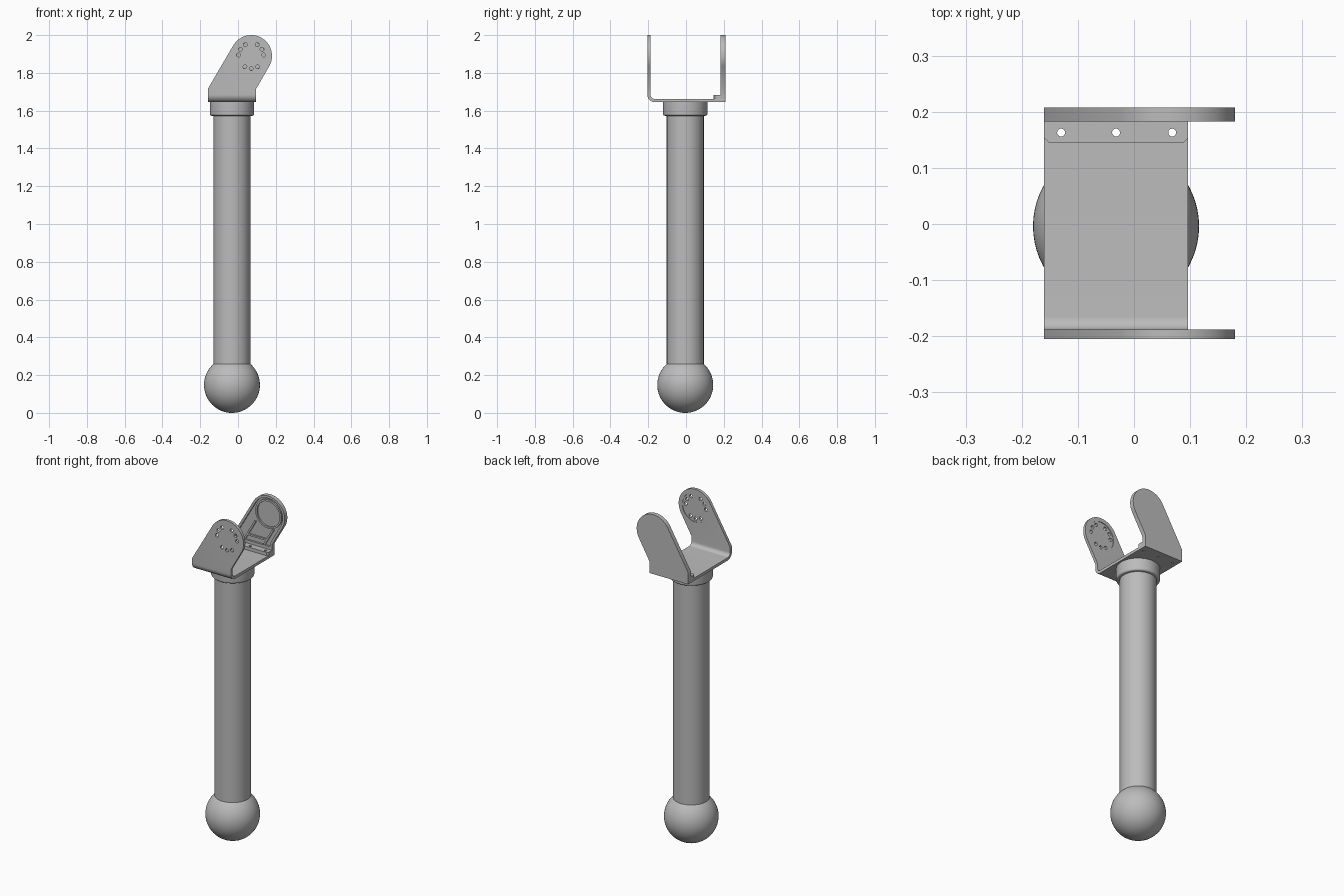
import bpy, bmesh, math
from mathutils import Vector, Matrix

cube = bpy.data.objects.get("Cube")
if cube:
    bpy.data.objects.remove(cube, do_unlink=True)

grey = bpy.data.materials.new("plain grey")
grey.use_nodes = True
GREY = (0.5, 0.5, 0.5, 1)
grey.diffuse_color = GREY
grey.node_tree.nodes["Principled BSDF"].inputs["Base Color"].default_value = GREY

AXIS_X, AXIS_Y = -0.032, -0.004      # pole axis
EYE = Vector((0.07, 1.89))           # centre of the rounded ear
EAR_R = 0.11
LEFT, RIGHT, SHOULDER, FLOOR = -0.16, 0.096, 1.715, 1.645


def make(name, bm):
    bmesh.ops.recalc_face_normals(bm, faces=bm.faces[:])
    mesh = bpy.data.meshes.new(name)
    bm.to_mesh(mesh)
    bm.free()
    mesh.materials.append(grey)
    ob = bpy.data.objects.new(name, mesh)
    bpy.context.collection.objects.link(ob)
    return ob


def select(ob):
    bpy.ops.object.select_all(action='DESELECT')
    ob.select_set(True)
    bpy.context.view_layer.objects.active = ob


def smooth(ob):
    select(ob)
    bpy.ops.object.shade_smooth_by_angle(angle=math.radians(32))


def prism(name, points, direction):
    bm = bmesh.new()
    face = bm.faces.new([bm.verts.new(p) for p in points])
    ext = bmesh.ops.extrude_face_region(bm, geom=[face])
    verts = [v for v in ext["geom"] if isinstance(v, bmesh.types.BMVert)]
    bmesh.ops.translate(bm, verts=verts, vec=direction)
    return make(name, bm)


def cut(ob, cutter, operation='DIFFERENCE'):
    cutter.hide_render = True
    mod = ob.modifiers.new("cut", 'BOOLEAN')
    mod.operation, mod.solver, mod.object = operation, 'EXACT', cutter
    select(ob)
    bpy.ops.object.modifier_apply(modifier=mod.name)
    bpy.data.objects.remove(cutter, do_unlink=True)


def lathe(name, profile, steps=64):
    bm = bmesh.new()
    verts = [bm.verts.new((AXIS_X + r, AXIS_Y, z)) for r, z in profile]
    edges = [bm.edges.new(pair) for pair in zip(verts, verts[1:])]
    bmesh.ops.spin(bm, geom=verts + edges, cent=(AXIS_X, AXIS_Y, 0), axis=(0, 0, 1),
                   angle=2 * math.pi, steps=steps)
    bmesh.ops.remove_doubles(bm, verts=bm.verts[:], dist=1e-5)
    ob = make(name, bm)
    smooth(ob)
    return ob


def pins(name, centres, radius, depth, along_y):
    bm = bmesh.new()
    turn = Matrix.Rotation(math.pi / 2, 4, 'X') if along_y else Matrix()
    for c in centres:
        bmesh.ops.create_cone(bm, cap_ends=True, segments=20, radius1=radius, radius2=radius,
                              depth=depth, matrix=Matrix.Translation(c) @ turn)
    return make(name, bm)


def ring(radius, y, start=0, end=360, steps=48):
    turns = [math.radians(start + (end - start) * i / steps) for i in range(steps + 1)]
    return [(EYE.x + radius * math.cos(a), y, EYE.y + radius * math.sin(a)) for a in turns]


def ear_outline(y, inset=0.0, bottom=FLOOR):
    shift = 0.268 * inset
    return ([(LEFT + inset, y, bottom), (RIGHT - inset, y, bottom),
             (RIGHT - inset, y, SHOULDER + shift)]
            + ring(EAR_R - inset, y, -30, 150, 36)
            + [(LEFT + inset, y, SHOULDER - shift)])


def box(name, lo, hi):
    base = [(lo[0], lo[1], lo[2]), (hi[0], lo[1], lo[2]), (hi[0], hi[1], lo[2]), (lo[0], hi[1], lo[2])]
    return prism(name, base, (0, 0, hi[2] - lo[2]))


# Pole: ball foot, long tube and filleted collar
lathe("ball_foot", [(0.148 * math.sin(math.pi * i / 32), 0.148 - 0.148 * math.cos(math.pi * i / 32))
                    for i in range(33)])
lathe("pole_tube", [(0, 0.2), (0.098, 0.2), (0.098, 1.6), (0, 1.6)])
fillet = [(0.107 + 0.01 * math.sin(math.pi * i / 12), 1.583 - 0.01 * math.cos(math.pi * i / 12))
          for i in range(7)]
lathe("collar", [(0, 1.573)] + fillet + [(0.117, 1.648), (0, 1.648)])

# Bent bracket: L section trimmed to the ear outline
FRONT, THICK, BEND = -0.205, 0.017, 0.04


def bend(radius):
    arc = [math.pi + math.pi / 2 * i / 10 for i in range(11)]
    return [(-0.3, FRONT + BEND + radius * math.cos(a), FLOOR + BEND + radius * math.sin(a)) for a in arc]


section = ([(-0.3, FRONT, 2.1)] + bend(BEND)
           + [(-0.3, 0.195, FLOOR), (-0.3, 0.195, FLOOR + THICK)]
           + bend(BEND - THICK)[::-1] + [(-0.3, FRONT + THICK, 2.1)])
bracket = prism("bent_bracket", section, (0.6, 0, 0))
cut(bracket, prism("trim", ear_outline(-0.4, bottom=FLOOR - 0.1), (0, 0.8, 0)), 'INTERSECT')

# Shallow round recess and ring of holes in the front ear
cut(bracket, prism("recess", ring(0.086, FRONT + THICK - 0.003)[:-1], (0, 0.02, 0)))
angles = [math.radians(a) for a in (4, 32, 62, 118, 148, 176, 240, 270, 300)]
hole_spots = [(EYE.x + 0.067 * math.cos(a), FRONT, EYE.y + 0.067 * math.sin(a)) for a in angles]
cut(bracket, pins("ear_holes", hole_spots, 0.01, 0.1, True))

# Rear ear: plate with a pocketed inner face
INNER, OUTER, POCKET = 0.183, 0.208, 0.194
rear = prism("rear_ear", ear_outline(INNER), (0, OUTER - INNER, 0))
cut(rear, prism("pocket", ear_outline(POCKET, 0.014, 1.7), (0, -0.05, 0)))
smooth(rear)

# Round rim and ribs inside the pocket
rim = prism("pocket_ring", ring(0.086, INNER + 0.002)[:-1], (0, 0.012, 0))
cut(rim, prism("ring_bore", ring(0.075, INNER - 0.02)[:-1], (0, 0.06, 0)))
smooth(rim)
slope = Vector((0.5, 0, 0.866))
for name, x in (("left_rib", -0.098), ("right_rib", 0.032)):
    foot = Vector((x, INNER + 0.002, 1.695))
    reach = slope * (0.15 if x < 0 else 0.125)
    wide = Vector((0.012, 0, 0))
    prism(name, [foot, foot + wide, foot + wide + reach, foot + reach], (0, 0.012, 0))
box("cross_rib", (-0.075, INNER + 0.002, 1.728), (0.055, POCKET + 0.001, 1.738))

# Mounting flange with rounded front corners, resting on the bracket floor
top = FLOOR + THICK
corner = 0.008
flange = prism("mounting_flange",
               [(LEFT, INNER + 0.003, top), (LEFT, 0.145 + corner, top), (LEFT + corner, 0.145, top),
                (RIGHT - corner, 0.145, top), (RIGHT, 0.145 + corner, top), (RIGHT, INNER + 0.003, top)],
               (0, 0, 0.02))
for part in (bracket, flange):
    spots = [(x, 0.163, top) for x in (-0.13, -0.032, 0.068)]
    cut(part, pins("screw_holes", spots, 0.007, 0.2, False))
    smooth(part)
